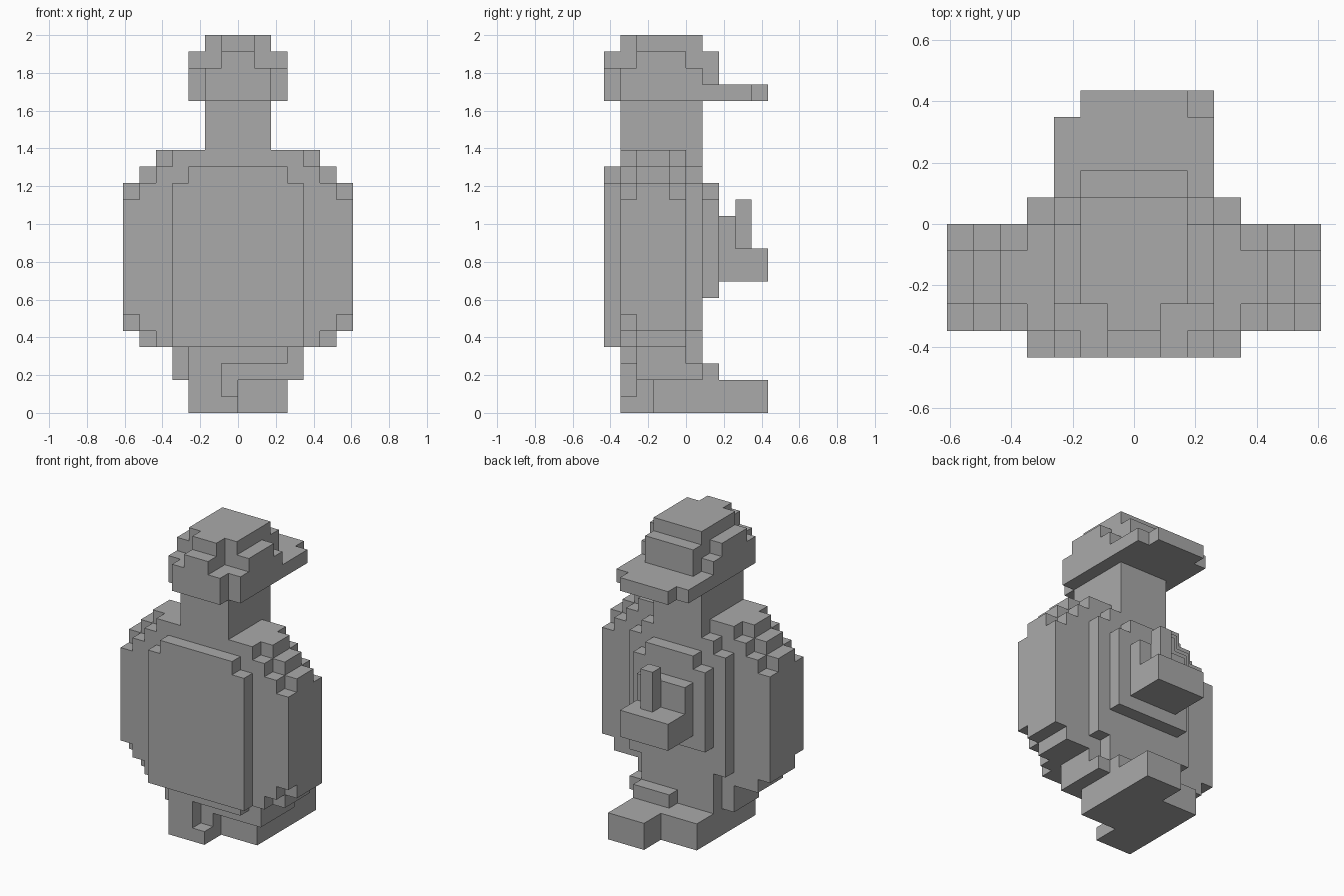
import bpy, bmesh
from mathutils import Vector

if "Cube" in bpy.data.objects:
    bpy.data.objects.remove(bpy.data.objects["Cube"], do_unlink=True)

UNIT = 2 / 23  # edge of one block

grey = bpy.data.materials.new("plain_grey")
grey.use_nodes = True
colour = (0.4, 0.4, 0.4, 1)
grey.diffuse_color = colour
grey.node_tree.nodes["Principled BSDF"].inputs["Base Color"].default_value = colour

parts = {}


def block(part, x, y, z):
    """Fill a box of blocks, given as (start, end) ranges."""
    cells = parts.setdefault(part, set())
    cells.update((i, j, k) for i in range(*x) for j in range(*y) for k in range(*z))


def centred(part, half, y, z):
    """Fill a box that is symmetric about x = 0."""
    block(part, (-half, half), y, z)


# Torso: rounded front and back layers around a wider core
for half, low, high in ((7, 6, 13), (6, 5, 14), (5, 4, 15), (4, 4, 16)):
    centred("torso", half, (-4, -3), (low, high))
for half, low, high in ((7, 5, 14), (6, 4, 15), (5, 4, 16)):
    centred("torso", half, (-3, -1), (low, high))
for half, low, high in ((7, 5, 13), (6, 4, 14), (5, 4, 15), (4, 4, 16)):
    centred("torso", half, (-1, 0), (low, high))

# Chest and back plates, with stepped top corners
for half, high in ((4, 14), (3, 15)):
    centred("chest_plate", half, (-5, -4), (4, high))
centred("back_layer", 4, (0, 1), (5, 14))
centred("back_layer", 3, (0, 1), (4, 15))
centred("back_layer", 2, (0, 1), (15, 16))
for half, high in ((3, 13), (2, 14)):
    centred("back_plate", half, (1, 2), (7, high))

# Pack on the back with a shelf and a peg
centred("back_pack", 2, (2, 3), (8, 12))
centred("back_shelf", 2, (3, 5), (8, 10))
block("back_peg", (0, 1), (3, 4), (10, 13))

# Hips and the two striding legs
centred("hips", 3, (-4, 1), (3, 4))
centred("hips", 4, (-3, 0), (3, 4))
block("right_leg", (-3, 0), (-4, 3), (0, 1))
block("right_leg", (-3, 0), (-3, 3), (1, 2))
block("right_leg", (-3, -1), (-4, 1), (1, 3))
block("right_leg", (-3, 0), (-3, 1), (2, 3))
block("right_leg", (-4, -3), (-3, 0), (2, 3))
block("left_leg", (0, 3), (-2, 5), (0, 2))
block("left_leg", (0, 3), (-3, 2), (2, 3))
block("left_leg", (3, 4), (-3, 1), (2, 3))

# Neck
centred("neck", 2, (-4, 1), (16, 19))

# Cap: brim, band and stepped crown
centred("cap_brim", 3, (-4, 4), (19, 20))
centred("cap_brim", 2, (-5, 5), (19, 20))
centred("cap_band", 3, (-4, 1), (20, 21))
centred("cap_band", 2, (-5, 2), (20, 21))
centred("cap_crown", 3, (-3, 0), (21, 22))
centred("cap_crown", 2, (-3, 2), (21, 22))
centred("cap_crown", 1, (-5, -3), (21, 22))
centred("cap_crown", 2, (-3, 1), (22, 23))
centred("cap_crown", 1, (-4, -3), (22, 23))

# Turn each part into a clean shell of its exposed faces
filled = set().union(*parts.values())
for name, cells in parts.items():
    bm = bmesh.new()
    for cell in cells:
        for axis in range(3):
            for side in (0, 1):
                beside = list(cell)
                beside[axis] += 2 * side - 1
                if tuple(beside) in filled:
                    continue
                base, u, v = Vector(cell), Vector((0, 0, 0)), Vector((0, 0, 0))
                base[axis] += side
                u[(axis + 1) % 3] = 1
                v[(axis + 2) % 3] = 1
                corners = [base, base + u, base + u + v, base + v]
                if not side:
                    corners.reverse()
                bm.faces.new([bm.verts.new(c * UNIT) for c in corners])
    bmesh.ops.remove_doubles(bm, verts=bm.verts, dist=UNIT / 100)
    bmesh.ops.dissolve_limit(bm, angle_limit=0.01, verts=bm.verts, edges=bm.edges)
    mesh = bpy.data.meshes.new(name)
    bm.to_mesh(mesh)
    bm.free()
    mesh.materials.append(grey)
    bpy.context.collection.objects.link(bpy.data.objects.new(name, mesh))
